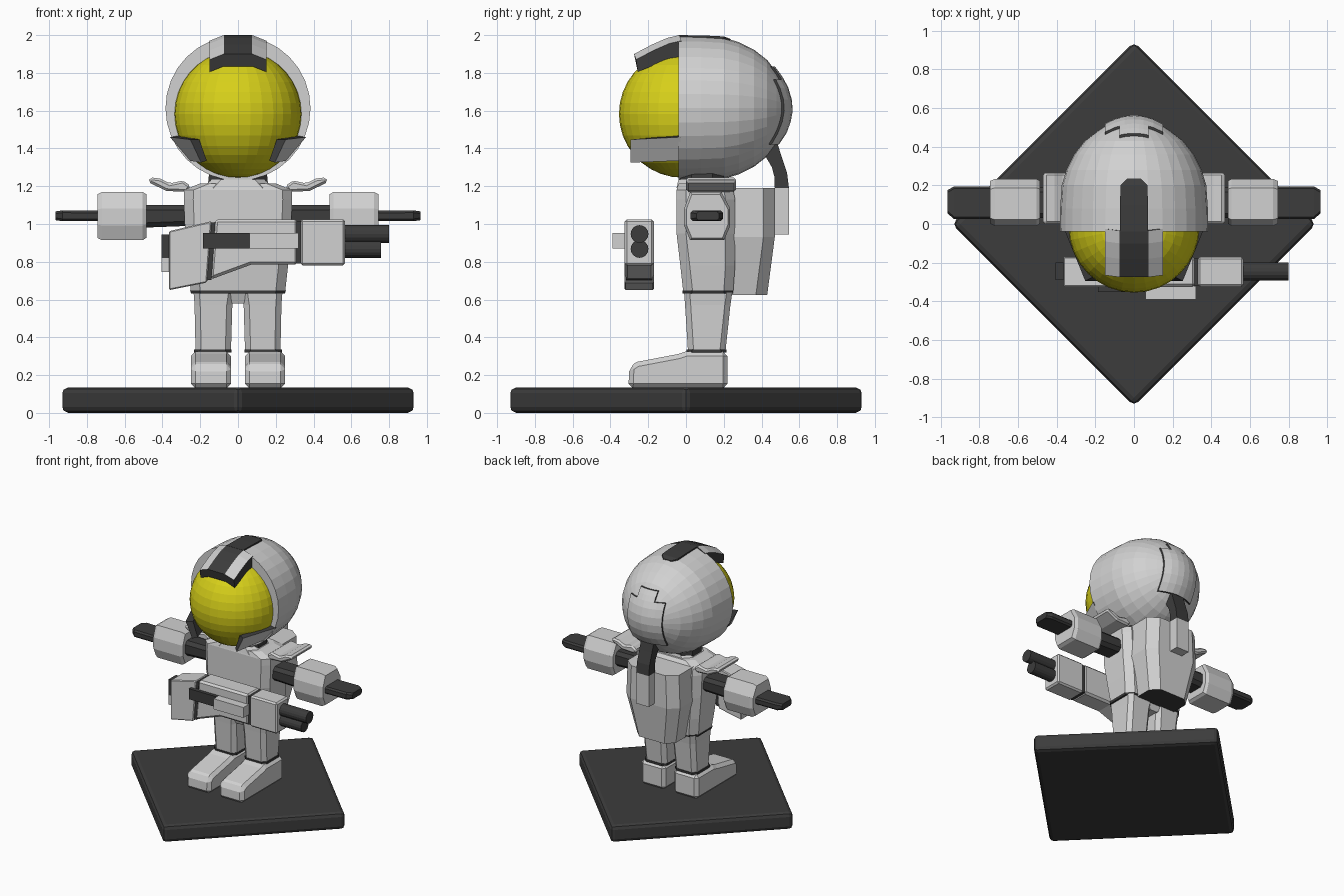
import bpy, bmesh, math
from mathutils import Vector

if "Cube" in bpy.data.objects:
    bpy.data.objects.remove(bpy.data.objects["Cube"])


def material(name, r, g, b):
    m = bpy.data.materials.new(name)
    m.diffuse_color = (r, g, b, 1)
    m.use_nodes = True
    m.node_tree.nodes["Principled BSDF"].inputs["Base Color"].default_value = m.diffuse_color
    return m


LIGHT = material("light_grey", 0.64, 0.64, 0.64)
DARK = material("dark_grey", 0.045, 0.045, 0.045)
YELLOW = material("visor_yellow", 0.68, 0.63, 0.01)


def finish(name, bm, mats, rule=None, bevel=0, segs=1):
    bmesh.ops.recalc_face_normals(bm, faces=bm.faces)
    bm.normal_update()
    if rule:
        for f in bm.faces:
            f.material_index = int(bool(rule(f.normal, f.calc_center_median())))
    me = bpy.data.meshes.new(name)
    bm.to_mesh(me)
    bm.free()
    ob = bpy.data.objects.new(name, me)
    bpy.context.collection.objects.link(ob)
    for m in mats:
        me.materials.append(m)
    if bevel:
        mod = ob.modifiers.new("bevel", 'BEVEL')
        mod.width, mod.segments = bevel, segs
        mod.limit_method = 'ANGLE'
        mod.angle_limit = math.radians(35)
    return ob


def loft(name, sections, mats, rule=None, bevel=0, segs=1):
    """Skin a list of equal-length closed sections and cap both ends."""
    bm = bmesh.new()
    rings = [[bm.verts.new(p) for p in s] for s in sections]
    n = len(rings[0])
    for a, b in zip(rings, rings[1:]):
        for i in range(n):
            j = (i + 1) % n
            bm.faces.new((a[i], a[j], b[j], b[i]))
    bm.faces.new(rings[0])
    bm.faces.new(rings[-1])
    return finish(name, bm, mats, rule, bevel, segs)


def rect(a0, a1, b0, b1, c):
    """Rectangle with chamfered corners."""
    return [(a0 + c, b0), (a1 - c, b0), (a1, b0 + c), (a1, b1 - c),
            (a1 - c, b1), (a0 + c, b1), (a0, b1 - c), (a0, b0 + c)]


def zsec(z, x0, x1, y0, y1, c):
    return [(a, b, z) for a, b in rect(x0, x1, y0, y1, c)]


def xsec(x, y0, y1, z0, z1, c):
    return [(x, a, b) for a, b in rect(y0, y1, z0, z1, c)]


def box(name, x, y, z, mat, bevel=0, segs=1):
    s = [[(a, y[0], z[0]), (a, y[1], z[0]), (a, y[1], z[1]), (a, y[0], z[1])] for a in x]
    return loft(name, s, [mat], None, bevel, segs)


# Square base turned to a diamond
base = box("base", (-.666, .666), (-.666, .666), (0, .135), DARK, .03, 2)
base.rotation_euler.z = math.pi / 4

# Helmet shell turned around the y axis, open rim facing forward
HZ = 1.613
PROFILE = [(-.04, .32), (-.04, .384), (.08, .382), (.2, .374), (.28, .35), (.36, .31),
           (.43, .255), (.48, .19), (.52, .13), (.543, .065)]
N = 32
bm = bmesh.new()
rings = [[bm.verts.new((r * math.sin(2 * math.pi * i / N), y, HZ + r * math.cos(2 * math.pi * i / N)))
          for i in range(N)] for y, r in PROFILE]
for a, b in zip(rings, rings[1:]):
    for i in range(N):
        bm.faces.new((a[i], a[i - 1], b[i - 1], b[i]))
tip = bm.verts.new((0, .553, HZ))
for i in range(N):
    bm.faces.new((rings[-1][i], rings[-1][i - 1], tip))
bm.faces.new(rings[0])
finish("helmet", bm, [LIGHT])

# Visor globe
bm = bmesh.new()
bmesh.ops.create_uvsphere(bm, u_segments=32, v_segments=18, radius=.338)
bmesh.ops.translate(bm, verts=bm.verts, vec=(0, -.017, 1.583))
finish("visor", bm, [YELLOW])

# Brim over the visor: light outer tops, dark centre, edges and underside
brim = []
for y, zt, zb in [(-.035, 2.0, 1.91), (-.1, 1.985, 1.9), (-.18, 1.95, 1.875), (-.275, 1.9, 1.835)]:
    brim.append([(-.15, y + .01, zt - .03), (-.075, y, zt), (.075, y, zt), (.15, y + .01, zt - .03),
                 (.15, y + .02, zb - .03), (.075, y + .015, zb), (-.075, y + .015, zb), (-.15, y + .02, zb - .03)])
loft("brim", brim, [DARK, LIGHT], lambda n, c: n.z > .3 and abs(c.x) > .08)
loft("crown_strip", [[(-w, y, 1.94), (w, y, 1.94), (w, y, z), (-w, y, z)]
                     for y, w, z in [(-.04, .072, 2.0), (.1, .072, 1.998), (.2, .07, 1.993), (.235, .035, 1.98)]],
     [DARK])


# Raised panel on the back of the helmet
def shell_y(x, z):
    r = math.hypot(x, z - HZ)
    pts = PROFILE[1:] + [(.553, 0)]
    for (y0, r0), (y1, r1) in zip(pts, pts[1:]):
        if r1 <= r <= r0:
            return y0 + (y1 - y0) * (r0 - r) / (r0 - r1)
    return 0


def back_panel(name, hx, zs):
    secs = []
    for z in zs:
        xs = [hx * k / 3 for k in range(-3, 4)]
        secs.append([(x, shell_y(x, z) + .014, z) for x in xs] +
                    [(x, shell_y(x, z) - .03, z) for x in reversed(xs)])
    loft(name, secs, [DARK, LIGHT], lambda n, c: n.y > .35)


back_panel("back_panel", .15, [1.42, 1.48, 1.54, 1.6, 1.66, 1.72, 1.765])
back_panel("back_panel_tab", .075, [1.765, 1.8, 1.835])

# Air hose and its connector on the pack
loft("air_hose", [[(-.055, a, z), (.055, a, z), (.055, b, w), (-.055, b, w)] for a, z, b, w in
                  [(.42, 1.36, .48, 1.44), (.455, 1.3, .505, 1.36), (.468, 1.25, .535, 1.27), (.47, 1.19, .545, 1.19)]],
     [DARK])
box("hose_connector", (-.055, .055), (.44, .545), (.945, 1.19), LIGHT)

# Neck, collar and torso
loft("neck", [zsec(1.2, -.16, .16, -.03, .2, .06), zsec(1.3, -.15, .15, -.03, .2, .06)], [DARK])
loft("collar", [zsec(1.19, -.19, .19, -.05, .21, .06), zsec(1.235, -.14, .14, -.04, .2, .05)], [LIGHT])
loft("torso", [zsec(.645, -.25, .25, -.015, .25, .05), zsec(.78, -.265, .265, -.03, .26, .05),
               zsec(.95, -.28, .28, -.05, .26, .05), zsec(1.13, -.287, .287, -.05, .26, .05),
               zsec(1.18, -.285, .285, -.05, .25, .05), zsec(1.215, -.2, .2, -.04, .22, .05)], [LIGHT])
loft("belt", [zsec(.632, -.248, .248, -.018, .25, .05), zsec(.648, -.254, .254, -.02, .25, .05)], [DARK])

# Backpack with chamfered rear edges
loft("backpack", [[(-w, .22, z), (w, .22, z), (w, y - .06, z), (v, y, z), (-v, y, z), (-w, y - .06, z)]
                  for z, w, v, y in [(.625, .17, .11, .43), (.93, .235, .16, .47), (1.19, .225, .15, .47)]],
     [LIGHT, DARK], lambda n, c: n.z < -.7)

# Crotch block
loft("hips", [zsec(.58, -.05, .05, .02, .22, .02), zsec(.635, -.1, .1, 0, .24, .02)], [LIGHT])

for s, side in ((-1, "left"), (1, "right")):
    def flip(secs):
        return [[(s * x, y, z) for x, y, z in sec] for sec in secs]

    # Cheek guards
    loft(side + "_cheek_guard", flip([
        [(.36, -.03, 1.46), (.255, -.03, 1.335), (.22, -.03, 1.36), (.31, -.03, 1.47)],
        [(.252, -.295, 1.447), (.195, -.295, 1.325), (.165, -.27, 1.335), (.205, -.27, 1.447)]]),
        [DARK, LIGHT], lambda n, c: n.x * s > .3)

    # Shoulder pads
    pad = [(.465, 1.247), (.41, 1.24), (.36, 1.215), (.29, 1.23), (.25, 1.2), (.27, 1.17), (.38, 1.175), (.475, 1.222)]
    loft(side + "_shoulder_pad", flip([[(x, y, z) for x, z in pad] for y in (.0, .265)]), [LIGHT], None, .012)

    # Arm, cuff and hand
    loft(side + "_upper_arm", flip([xsec(.26, .03, .19, .99, 1.1, .025), xsec(.52, .03, .19, .98, 1.1, .025)]), [DARK])

    def cuff(x, k):
        return [(x, .112 + k * a, 1.042 + k * b) for a, b in
                [(-.09, .128), (.075, .128), (.122, .04), (.122, -.05), (.09, -.128), (-.09, -.128), (-.122, -.05), (-.122, .04)]]
    loft(side + "_cuff", flip([cuff(.485, .9), cuff(.505, 1), cuff(.72, 1), cuff(.745, .9)]), [LIGHT])
    loft(side + "_hand", flip([xsec(.72, .025, .195, 1.015, 1.07, .012), xsec(.93, .025, .195, 1.015, 1.072, .012),
                               xsec(.965, .055, .175, 1.02, 1.067, .012)]), [DARK])

    # Leg, ankle band and boot
    loft(side + "_leg", flip([zsec(.335, .037, .225, .01, .21, .03), zsec(.57, .03, .23, -.005, .235, .03),
                              zsec(.637, .02, .235, -.01, .245, .03)]), [LIGHT])
    loft(side + "_ankle_band", flip([zsec(.32, .035, .232, .003, .215, .03), zsec(.336, .035, .232, .003, .215, .03)]), [DARK])
    boot = [(.22, .13), (.22, .325), (0, .325), (-.04, .312), (-.26, .27), (-.3, .245), (-.305, .13)]
    loft(side + "_boot", flip([[(x, y, z) for y, z in boot] for x in (.037, .25)]), [LIGHT], None, .025)

# Rifle held across the front
Y0, Y1 = -.325, -.17


def plate(name, pts, y0, y1, mat, bevel=0):
    return loft(name, [[(x, y, z) for x, z in pts] for y in (y0, y1)], [mat], None, bevel)


plate("rifle_stock", [(-.365, .962), (-.14, 1.015), (-.165, .69), (-.365, .65)], Y0, Y1, LIGHT, .006)
plate("rifle_stock_seam", [(-.15, 1.005), (-.12, 1.01), (-.14, .705), (-.175, .7)], Y0 + .008, Y1 - .008, DARK)
plate("rifle_body", [(-.122, 1.025), (.318, 1.025), (.318, .785), (.07, .785), (-.148, .705)], Y0, Y1, LIGHT, .015)
box("rifle_seam", (.31, .335), (Y0 + .008, Y1 - .008), (.79, 1.015), DARK)
box("rifle_fore_block", (.33, .567), (Y0, Y1), (.78, 1.025), LIGHT, .012)
box("rifle_side_box", (.06, .32), (-.39, -.32), (.87, .953), LIGHT)
box("rifle_side_grip", (-.185, .062), (-.352, -.3), (.87, .953), DARK)
box("rifle_butt", (-.405, -.36), (-.29, -.2), (.82, .945), DARK)
box("rifle_butt_foot", (-.405, -.36), (-.29, -.2), (.745, .82), LIGHT)

# Twin barrels
for name, x1, z in (("upper_barrel", .8, .947), ("lower_barrel", .757, .868)):
    loft(name, [[(x, -.246 + .047 * math.cos(math.pi * i / 8), z + .047 * math.sin(math.pi * i / 8))
                 for i in range(16)] for x in (.55, x1)], [DARK])
